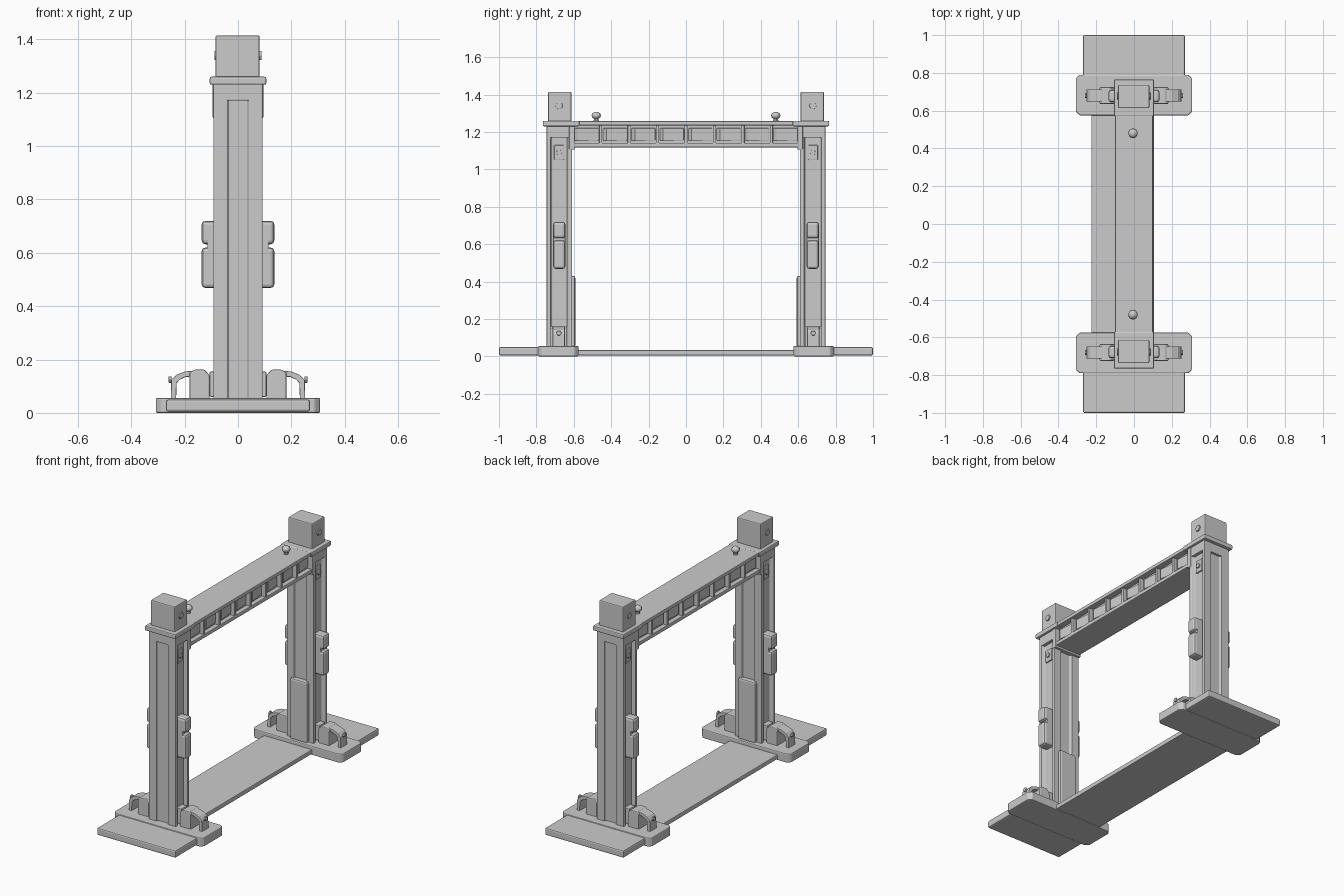
import bpy, bmesh, math
from mathutils import Vector

if "Cube" in bpy.data.objects:
    bpy.data.objects.remove(bpy.data.objects["Cube"])


def finish(name, bm, bevel=0.0, smooth=False):
    bmesh.ops.recalc_face_normals(bm, faces=bm.faces)
    me = bpy.data.meshes.new(name)
    bm.to_mesh(me)
    bm.free()
    ob = bpy.data.objects.new(name, me)
    bpy.context.collection.objects.link(ob)
    if bevel:
        m = ob.modifiers.new("soft_edges", 'BEVEL')
        m.width, m.segments, m.limit_method = bevel, 2, 'ANGLE'
    if smooth:
        for p in me.polygons:
            p.use_smooth = True
    return ob


def prism(name, pts, direction, bevel=0.0):
    """Extrude a closed outline of 3D points."""
    bm = bmesh.new()
    f = bm.faces.new([bm.verts.new(p) for p in pts])
    ext = bmesh.ops.extrude_face_region(bm, geom=[f])
    vs = [g for g in ext['geom'] if isinstance(g, bmesh.types.BMVert)]
    bmesh.ops.translate(bm, verts=vs, vec=Vector(direction))
    return finish(name, bm, bevel)


def box(name, x, y, z, bevel=0.004):
    x0, x1 = sorted(x)
    y0, y1 = sorted(y)
    return prism(name, [(x0, y0, z[0]), (x1, y0, z[0]), (x1, y1, z[0]), (x0, y1, z[0])],
                 (0, 0, z[1] - z[0]), bevel)


def bolt(name, loc, sx, r=0.016):
    """Hexagonal bolt head facing sideways."""
    x, y, z = loc
    pts = [(x, y + r * math.cos(a * math.pi / 3), z + r * math.sin(a * math.pi / 3)) for a in range(6)]
    prism(name, pts, (sx * 0.01, 0, 0), 0.002)


# floor strip joining the two feet
box("floor_strip", (-0.225, 0.105), (-0.6, 0.6), (0.006, 0.034))

# crossbeam: flanges, web and ribs
box("beam_top_flange", (-0.1, 0.1), (-0.75, 0.75), (1.235, 1.258))
box("beam_bottom_flange", (-0.09, 0.09), (-0.615, 0.615), (1.118, 1.142))
box("beam_web", (-0.062, 0.062), (-0.615, 0.615), (1.135, 1.24), 0)
for s in (-1, 1):
    for i in range(-4, 5):
        y = i * 0.152
        box("beam_rib", (s * 0.055, s * 0.088), (y - 0.008, y + 0.008), (1.135, 1.24), 0.002)
    # slanted padding inside each beam bay
    for i in range(-4, 4):
        y = i * 0.152 + 0.01
        prism("beam_bay_panel", [(s * 0.06, y, 1.155), (s * 0.078, y + 0.02, 1.155),
                                 (s * 0.066, y + 0.13, 1.155), (s * 0.06, y + 0.13, 1.155)],
              (0, 0, 0.065), 0.002)

for e in (-1, 1):
    # foot plates
    box("foot_plate", (-0.27, 0.27), (e * 0.59, e * 1.0), (0.005, 0.05), 0.008)
    c = 0.02
    a, b = 0.575, 0.79
    outline = [(-0.308, a + c), (-0.288, a), (0.288, a), (0.308, a + c),
               (0.308, b - c), (0.288, b), (-0.288, b), (-0.308, b - c)]
    prism("foot_clamp", [(x, e * y, 0) for x, y in outline], (0, 0, 0.056), 0.006)

    # column with grooves on all four faces
    q = [(0.092, -0.048), (0.092, -0.068), (0.04, -0.068), (0.034, -0.054)]
    quarter = [(0.072, -0.04)] + q
    right = quarter + [(x, -y) for x, y in reversed(quarter)]
    low = quarter
    up = [(x, -y) for x, y in reversed(quarter)]
    sect = low + [(-x, y) for x, y in reversed(low)] + [(-x, -y) for x, y in low] + up
    prism("column", [(x, e * (0.677 + y), 0.05) for x, y in sect], (0, 0, 1.185), 0.003)
    box("column_head", (-0.092, 0.092), (e * 0.61, e * 0.745), (1.17, 1.24))
    box("column_collar", (-0.106, 0.106), (e * 0.57, e * 0.765), (1.23, 1.26), 0.006)
    box("column_inner_guard", (-0.06, 0.06), (e * 0.592, e * 0.63), (0.05, 0.43), 0.01)
    box("beam_corner_bracket", (-0.095, 0.095), (e * 0.595, e * 0.625), (1.105, 1.235))

    # head block
    box("head_block", (-0.084, 0.081), (e * 0.613, e * 0.737), (1.255, 1.415), 0.006)

    # knob on top of the beam
    bm = bmesh.new()
    bmesh.ops.create_uvsphere(bm, u_segments=10, v_segments=6, radius=0.025)
    bmesh.ops.scale(bm, verts=bm.verts, vec=(1, 1, 0.8))
    bmesh.ops.translate(bm, verts=bm.verts, vec=(-0.005, e * 0.48, 1.288))
    finish("beam_knob", bm, smooth=True)
    bm = bmesh.new()
    bmesh.ops.create_cone(bm, cap_ends=True, segments=10, radius1=0.014, radius2=0.012, depth=0.03)
    bmesh.ops.translate(bm, verts=bm.verts, vec=(-0.005, e * 0.48, 1.268))
    finish("beam_knob_stem", bm)

    for s in (-1, 1):
        # side boxes on the column
        y = (e * 0.645, e * 0.71)
        box("side_box_lower", (s * 0.06, s * 0.136), y, (0.468, 0.62), 0.014)
        box("side_box_upper", (s * 0.06, s * 0.136), y, (0.632, 0.72), 0.014)
        box("side_box_core", (s * 0.06, s * 0.115), y, (0.5, 0.7), 0.004)

        # bolts and their small mounting pads
        bolt("head_bolt", (s * 0.079, e * 0.678, 1.34), s, 0.02)
        box("column_bolt_pad", (s * 0.06, s * 0.08), (e * 0.652, e * 0.705), (1.05, 1.13))
        bolt("column_bolt", (s * 0.078, e * 0.678, 1.09), s)
        box("foot_bolt_pad", (s * 0.06, s * 0.106), (e * 0.648, e * 0.708), (0.06, 0.155))

        # foot bracket: block with an arched handle
        prism("bracket_block",
              [(s * x, e * 0.635, z) for x, z in
               ((0.106, 0.05), (0.182, 0.05), (0.182, 0.15), (0.165, 0.162), (0.125, 0.162), (0.106, 0.14))],
              (0, e * 0.09, 0), 0.006)
        arch = [(0.17, 0.158), (0.2, 0.155), (0.232, 0.142), (0.25, 0.122), (0.252, 0.05),
                (0.232, 0.05), (0.23, 0.112), (0.218, 0.125), (0.195, 0.135), (0.17, 0.136)]
        prism("bracket_arch", [(s * x, e * 0.648, z) for x, z in arch], (0, e * 0.065, 0), 0.003)
        bolt("bracket_bolt", (s * 0.25, e * 0.68, 0.125), s, 0.014)
